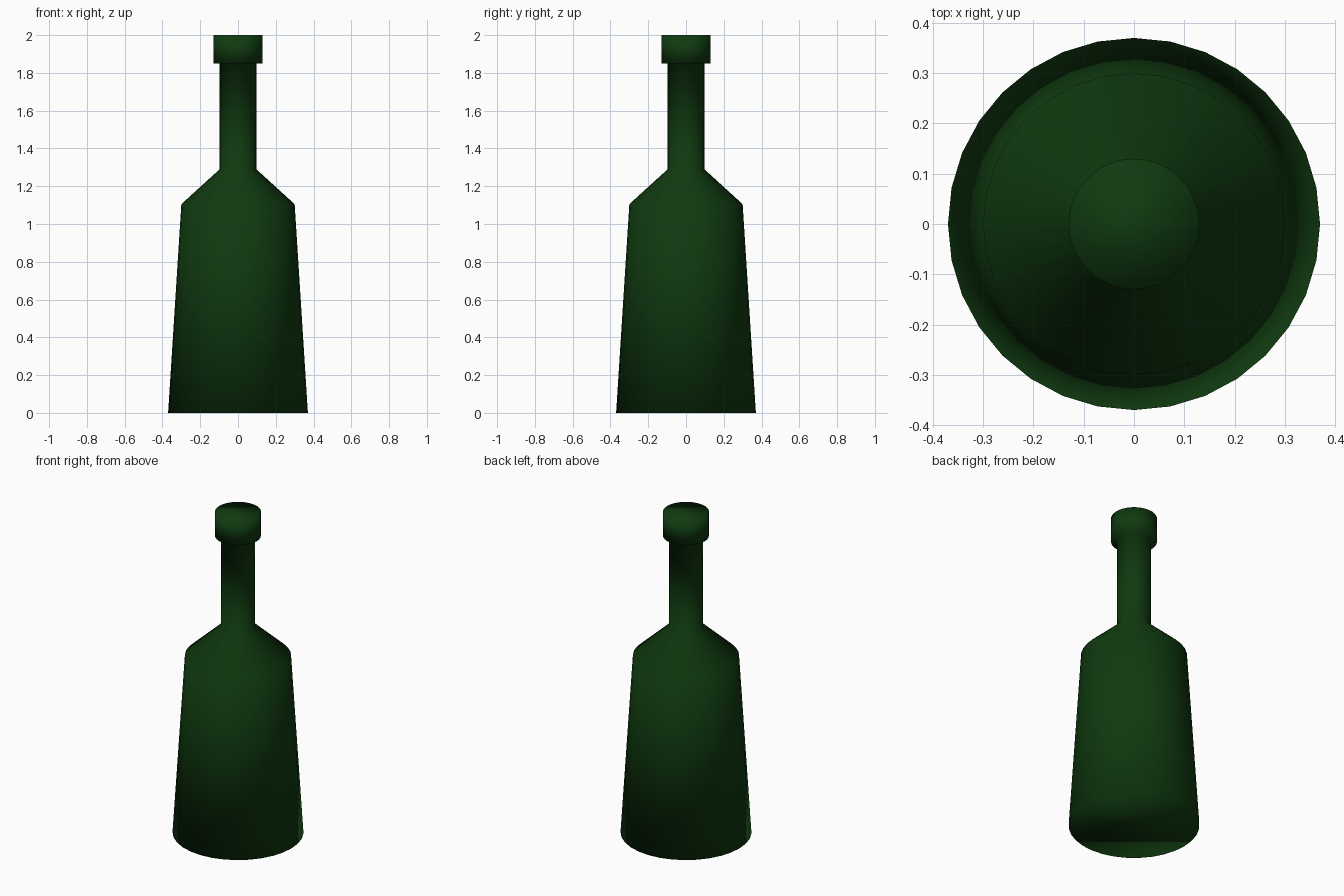
import bpy
import bmesh
from math import cos, sin, tau

cube = bpy.data.objects.get("Cube")
if cube:
    bpy.data.objects.remove(cube, do_unlink=True)

SIDES = 32

# Dark green glass
glass = bpy.data.materials.new("dark green glass")
glass.use_nodes = True
green = (0.005, 0.042, 0.005, 1.0)
glass.diffuse_color = green
glass.node_tree.nodes["Principled BSDF"].inputs["Base Color"].default_value = green


def lathe(name, profile, material):
    """Turn (radius, height) points into a closed, smooth solid."""
    bm = bmesh.new()
    rings = [[bm.verts.new((r * cos(tau * i / SIDES), r * sin(tau * i / SIDES), z))
              for i in range(SIDES)] for r, z in profile]
    for low, high in zip(rings, rings[1:]):
        for i in range(SIDES):
            j = (i + 1) % SIDES
            bm.faces.new((low[i], low[j], high[j], high[i]))
    bm.faces.new(rings[0][::-1])
    bm.faces.new(rings[-1])
    for face in bm.faces:
        face.smooth = True
    mesh = bpy.data.meshes.new(name)
    bm.to_mesh(mesh)
    bm.free()
    mesh.materials.append(material)
    obj = bpy.data.objects.new(name, mesh)
    bpy.context.collection.objects.link(obj)
    return obj


# Base, shoulder, neck foot, neck top, lip underside, lip top
lathe("bottle", [(0.37, 0), (0.30, 1.105), (0.097, 1.29),
                 (0.097, 1.85), (0.13, 1.85), (0.13, 2)], glass)
